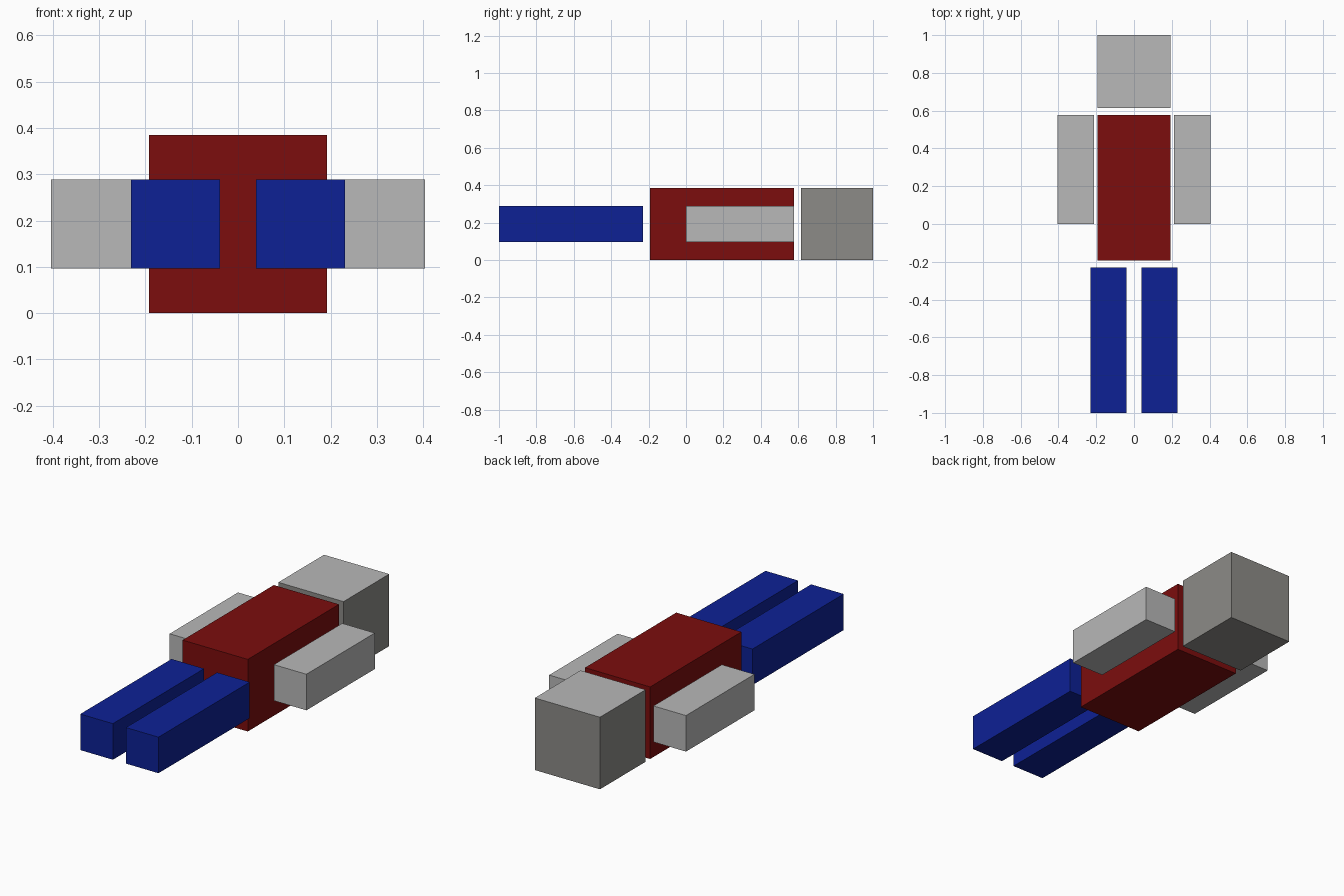
import bpy
import bmesh
from mathutils import Vector

if "Cube" in bpy.data.objects:
    bpy.data.objects.remove(bpy.data.objects["Cube"])

U = 1 / 26  # the whole figure is 52 units long


def material(name, rgb):
    m = bpy.data.materials.new(name)
    m.diffuse_color = (*rgb, 1)
    m.use_nodes = True
    m.node_tree.nodes["Principled BSDF"].inputs["Base Color"].default_value = m.diffuse_color
    return m


light_grey = material("light grey", (0.48, 0.48, 0.48))
dark_grey = material("warm dark grey", (0.265, 0.258, 0.242))
red = material("dark red", (0.2, 0.004, 0.004))
blue = material("deep blue", (0.004, 0.015, 0.3))


def box(name, lo, hi, *mats):
    """Axis-aligned block between two corners given in units."""
    lo, hi = Vector(lo) * U, Vector(hi) * U
    bm = bmesh.new()
    bmesh.ops.create_cube(bm, size=1)
    for v in bm.verts:
        v.co = Vector(c * s for c, s in zip(v.co, hi - lo)) + (lo + hi) / 2
    bm.normal_update()
    # a second material, if given, covers every face but the top
    if len(mats) > 1:
        for f in bm.faces:
            f.material_index = 0 if f.normal.z > 0.5 else 1
    mesh = bpy.data.meshes.new(name)
    bm.to_mesh(mesh)
    bm.free()
    for m in mats:
        mesh.materials.append(m)
    ob = bpy.data.objects.new(name, mesh)
    bpy.context.collection.objects.link(ob)
    return ob


# Torso and head
box("torso", (-5, -5, 0), (5, 15, 10), red)
box("head", (-5, 16, 0), (5, 26, 10), light_grey, dark_grey)

# Paired limbs
for side, s in (("right", 1), ("left", -1)):
    for part, x0, x1, y0, y1, mat in (("arm", 5.5, 10.5, 0, 15, light_grey),
                                      ("leg", 1, 6, -26, -6, blue)):
        xa, xb = sorted((s * x0, s * x1))
        box(f"{side}_{part}", (xa, y0, 2.5), (xb, y1, 7.5), mat)
